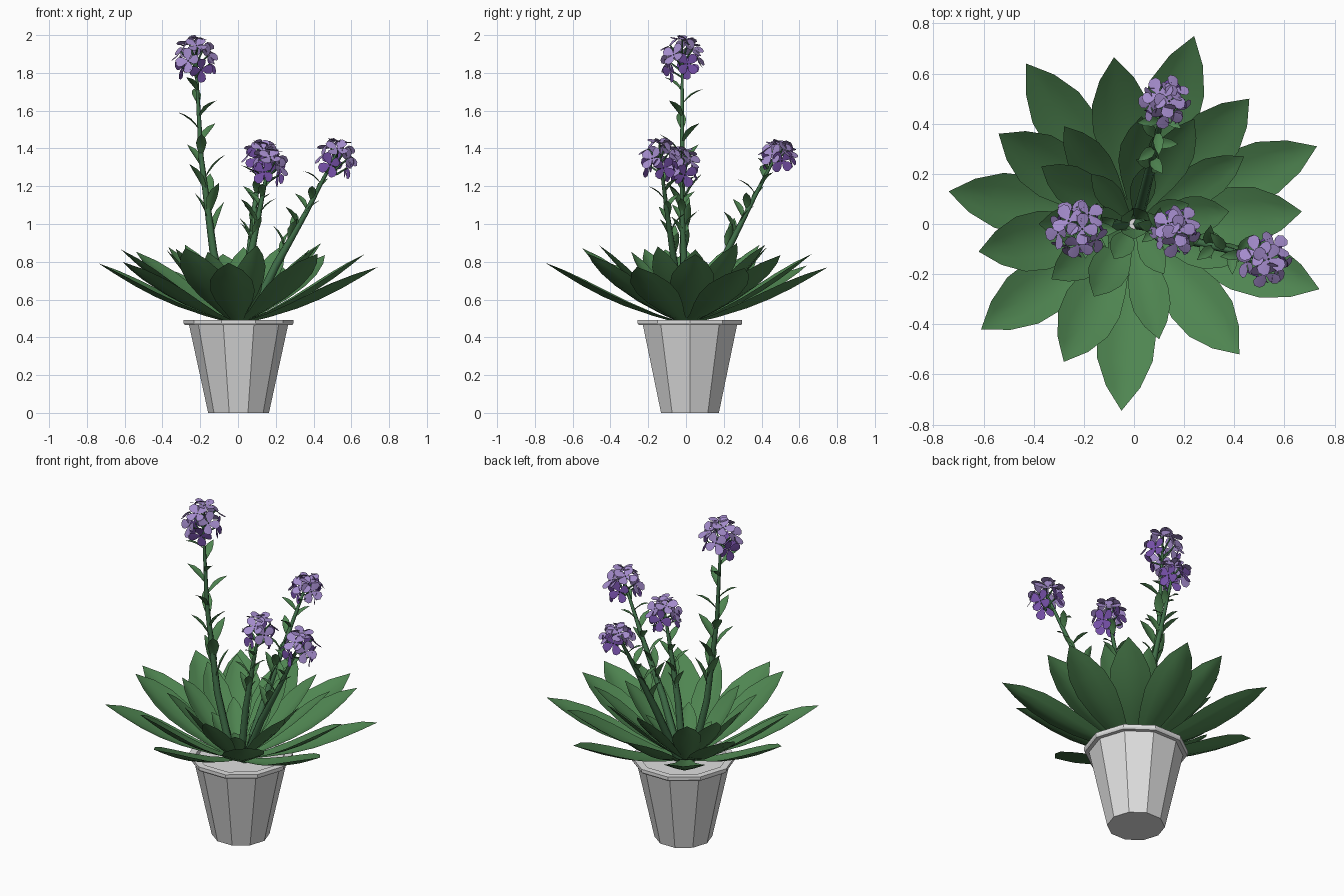
import bpy, bmesh, math, random
from mathutils import Vector

if "Cube" in bpy.data.objects:
    bpy.data.objects.remove(bpy.data.objects["Cube"])

random.seed(4)


def material(name, rgb):
    m = bpy.data.materials.new(name)
    m.diffuse_color = (*rgb, 1)
    m.use_nodes = True
    m.node_tree.nodes["Principled BSDF"].inputs["Base Color"].default_value = m.diffuse_color
    return m


POT = material("pale grey", (0.74, 0.74, 0.74))
LEAF = material("leaf green", (0.078, 0.235, 0.082))
STEM = material("stem green", (0.055, 0.17, 0.07))
LILAC = material("lilac", (0.37, 0.26, 0.60))
PURPLE = material("purple", (0.18, 0.08, 0.39))
UP = Vector((0, 0, 1))


def finish(bm, name, mats, smooth=True):
    bmesh.ops.remove_doubles(bm, verts=bm.verts, dist=1e-5)
    me = bpy.data.meshes.new(name)
    bm.to_mesh(me)
    bm.free()
    for m in mats:
        me.materials.append(m)
    for p in me.polygons:
        p.use_smooth = smooth
    ob = bpy.data.objects.new(name, me)
    bpy.context.collection.objects.link(ob)
    return ob


def blade(bm, base, tip, half, cup, bulge, profile):
    """Pointed leaf from base to tip; profile is (position, relative width)."""
    d = tip - base
    side = d.cross(UP)
    side = side.normalized() if side.length > 1e-4 else Vector((1, 0, 0))
    nrm = side.cross(d).normalized()
    rows = []
    for t, w in profile:
        c = base + d * t + nrm * bulge * math.sin(math.pi * t)
        rows.append([bm.verts.new(c + side * half * w * s + nrm * cup * w * abs(s) ** 1.3)
                     for s in (-1, -0.5, 0, 0.5, 1)])
    end = bm.verts.new(tip)
    for a, b in zip(rows, rows[1:]):
        for i in range(4):
            bm.faces.new((a[i], a[i + 1], b[i + 1], b[i]))
    for i in range(4):
        bm.faces.new((rows[-1][i], rows[-1][i + 1], end))


# ten-sided pot, turned from a profile
bm = bmesh.new()
rings = []
for r, z in [(0.161, 0), (0.262, 0.465), (0.285, 0.465), (0.291, 0.475),
             (0.291, 0.492), (0.25, 0.492), (0.245, 0.47)]:
    rings.append([bm.verts.new((0.003 + r * math.cos(k * math.pi / 5),
                                0.021 + r * math.sin(k * math.pi / 5), z)) for k in range(10)])
for a, b in zip(rings, rings[1:]):
    for k in range(10):
        j = (k + 1) % 10
        bm.faces.new((a[k], a[j], b[j], b[k]))
bm.faces.new(rings[0][::-1])
bm.faces.new(rings[-1])
finish(bm, "pot", [POT], False)

# rosette of broad leaves in three tiers, by tip position
BROAD = [(0, 0.2), (0.2, 0.46), (0.4, 0.82), (0.56, 1), (0.72, 0.94), (0.87, 0.58)]
OUTER = [(0.24, 0.75), (0.46, 0.50), (0.73, 0.31), (0.67, 0.05), (0.74, -0.26),
         (0.42, -0.52), (-0.05, -0.745), (-0.28, -0.55), (-0.61, -0.42), (-0.62, -0.11),
         (-0.74, 0.13), (-0.54, 0.36), (-0.43, 0.64), (-0.08, 0.665)]
INNER = [(0.44, 0.27), (0.38, 0.05), (0.42, -0.15), (0.10, -0.46), (-0.16, -0.29),
         (-0.33, -0.22), (-0.38, 0.0), (-0.37, 0.23), (-0.28, 0.39), (0.03, 0.43), (0.24, 0.42)]
CORE = [(0.22, 0.08), (0.12, -0.2), (-0.08, -0.14), (-0.2, 0.03), (-0.17, 0.2), (0.06, 0.24),
        (0.05, 0.05), (-0.05, 0.03), (0.0, -0.06)]
for name, tips, half in [("outer_leaves", OUTER, 0.118), ("inner_leaves", INNER, 0.08),
                         ("core_leaves", CORE, 0.05)]:
    bm = bmesh.new()
    for x, y in tips:
        r = math.hypot(x, y)
        z = {"outer_leaves": 0.775 + (0.78 - r) * 0.6, "inner_leaves": 0.77 + r * 0.25,
             "core_leaves": 0.57 + 0.6 * r}[name]
        sag = {"outer_leaves": -0.04, "inner_leaves": -0.02, "core_leaves": 0}[name]
        blade(bm, Vector((x / r * 0.02, y / r * 0.02, 0.47)), Vector((x, y, z)),
              half, half * 0.28, sag, BROAD)
    finish(bm, name, [LEAF])

# flower stalks: path points, number of small leaves, head half-sizes
SLIM = [(0, 0.15), (0.25, 0.7), (0.5, 1), (0.75, 0.75)]
STALKS = [
    ("tall", [(-0.04, 0, 0.47), (-0.13, -0.015, 0.85), (-0.195, -0.02, 1.35), (-0.225, -0.02, 1.9)],
     13, 0.085, 0.105),
    ("back", [(0.02, 0.04, 0.47), (0.06, 0.2, 0.82), (0.09, 0.34, 1.1), (0.125, 0.49, 1.39)],
     11, 0.065, 0.058),
    ("middle", [(0.02, 0, 0.47), (0.06, -0.01, 0.8), (0.11, -0.02, 1.05), (0.165, -0.025, 1.33)],
     10, 0.065, 0.085),
    ("right", [(0.05, -0.01, 0.47), (0.2, -0.06, 0.78), (0.36, -0.1, 1.06), (0.52, -0.14, 1.37)],
     11, 0.073, 0.09),
]


def along(pts, t):
    t = min(t, 0.9999) * (len(pts) - 1)
    i = int(t)
    return pts[i].lerp(pts[i + 1], t - i)


def tube(bm, pts, radii, n=6):
    loops = []
    for i, p in enumerate(pts):
        d = (pts[min(i + 1, len(pts) - 1)] - pts[max(i - 1, 0)]).normalized()
        u = d.cross(Vector((0, 1, 0))).normalized()
        v = d.cross(u)
        loops.append([bm.verts.new(p + (u * math.cos(2 * math.pi * k / n)
                                        + v * math.sin(2 * math.pi * k / n)) * radii[i])
                      for k in range(n)])
    for a, b in zip(loops, loops[1:]):
        for k in range(n):
            j = (k + 1) % n
            bm.faces.new((a[k], a[j], b[j], b[k]))


def petal(bm, c, out, across, size, mat):
    """Rounded petal spreading from a floret centre, slightly lifted."""
    side = out.cross(across)
    pts = [(0.05, 0.07), (0.5, 0.38), (0.85, 0.42), (1.08, 0.2)]
    mid = bm.verts.new(c + across * size * 0.62 + out * size * 0.09)
    ring = [bm.verts.new(c + across * size * a + side * size * w * s + out * size * 0.15 * a * a)
            for s, seq in ((1, pts), (-1, pts[::-1])) for a, w in seq]
    for i in range(8):
        f = bm.faces.new((mid, ring[i], ring[(i + 1) % 8]))
        f.material_index = mat


for name, raw, count, rh, rv in STALKS:
    pts = [Vector(p) for p in raw]
    # stem
    stem = bmesh.new()
    tube(stem, pts, [0.024, 0.021, 0.014, 0.007])
    # small leaves spiralling up the stem, larger and more upright near the bottom
    leaves = bmesh.new()
    for i in range(count):
        f = i / (count - 1)
        p = along(pts, 0.38 + 0.5 * f)
        a = i * 2.4 + 0.5
        size = (0.21 - 0.075 * f) if name == "tall" else (0.15 - 0.035 * f)
        lean = 0.3 + 0.9 * f
        d = Vector((math.cos(a) * lean, math.sin(a) * lean, 0.8))
        blade(leaves, p, p + d.normalized() * size, size * 0.17, size * 0.05, 0.01, SLIM)
    finish(leaves, name + "_stem_leaves", [LEAF])

    # flower head: four-petalled florets spread over an ellipsoid
    bm = bmesh.new()
    c0 = pts[-1] - Vector((0, 0, 0.025))
    n = 11 if name == "tall" else 9
    for i in range(n):
        h = 1 - 1.7 * (i + 0.15) / n
        a = i * 2.39996
        q = math.sqrt(max(0, 1 - h * h))
        out = Vector((q * math.cos(a), q * math.sin(a), h))
        c = c0 + Vector((out.x * rh, out.y * rh, out.z * rv))
        out = (out + UP * 0.35).normalized()
        tube(stem, [c0 + Vector((0, 0, (h - 1) * rv * 0.6)), c], [0.006, 0.004], 4)
        u = out.orthogonal().normalized()
        v = out.cross(u)
        spin = random.uniform(0, math.pi)
        mat = 1 if h < -0.15 else 0
        for k in range(4):
            t = spin + k * math.pi / 2
            petal(bm, c, out, u * math.cos(t) + v * math.sin(t),
                  random.uniform(0.056, 0.064), mat)
    finish(stem, name + "_stem", [STEM])
    finish(bm, name + "_flowers", [LILAC, PURPLE])
